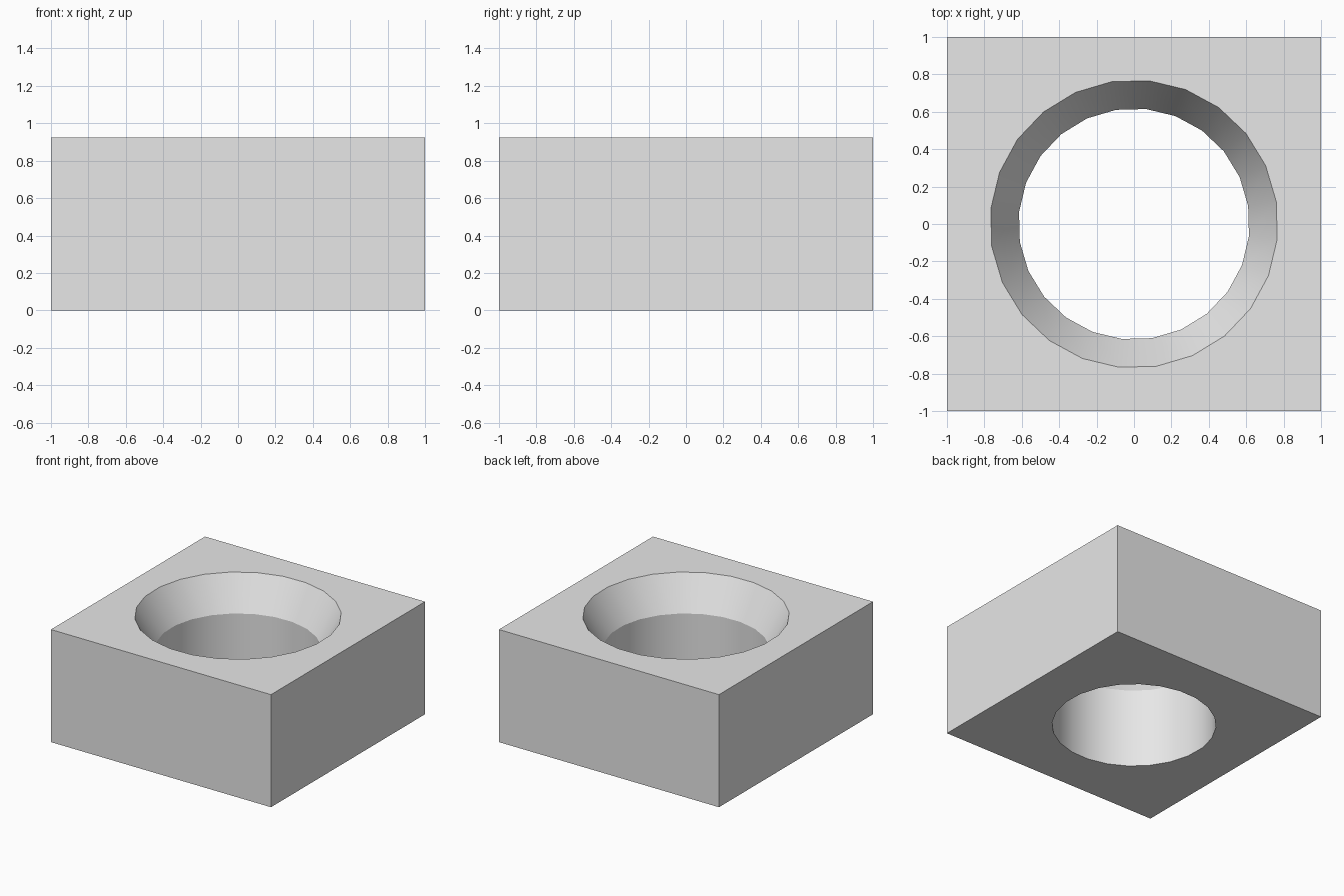
import bpy
import bmesh
from math import cos, sin, radians, tau

HEIGHT = 0.925
SEAT_Z = 0.655      # where the straight bore meets the flared mouth
BORE_R = 0.618
MOUTH_R = 0.77
SIDES = 24

cube = bpy.data.objects.get("Cube")
if cube:
    bpy.data.objects.remove(cube, do_unlink=True)

grey = bpy.data.materials.new("plain grey")
grey.use_nodes = True
grey.diffuse_color = (0.8, 0.8, 0.8, 1)
grey.node_tree.nodes["Principled BSDF"].inputs["Base Color"].default_value = (0.8, 0.8, 0.8, 1)

bm = bmesh.new()


def ring(points, z):
    """Closed loop of vertices and edges at one height."""
    verts = [bm.verts.new((x, y, z)) for x, y in points]
    edges = [bm.edges.new((a, b)) for a, b in zip(verts, verts[1:] + verts[:1])]
    return verts, edges


def wall(lower, upper, smooth):
    """Quads between two matching loops."""
    a, b = lower[0], upper[0]
    for i in range(len(a)):
        j = (i + 1) % len(a)
        bm.faces.new((a[i], a[j], b[j], b[i])).smooth = smooth


def circle(radius):
    angles = [radians(9) + tau * i / SIDES for i in range(SIDES)]
    return [(radius * cos(t), radius * sin(t)) for t in angles]


square = [(-1, -1), (1, -1), (1, 1), (-1, 1)]

# Outer block walls
base = ring(square, 0)
top = ring(square, HEIGHT)
wall(base, top, False)

# Round through hole: straight bore, then flared mouth
bore_bottom = ring(circle(BORE_R), 0)
bore_top = ring(circle(BORE_R), SEAT_Z)
mouth = ring(circle(MOUTH_R), HEIGHT)
wall(bore_bottom, bore_top, True)
wall(bore_top, mouth, True)

# Flat top and bottom around the hole
for outer, inner in ((base, bore_bottom), (top, mouth)):
    bmesh.ops.triangle_fill(bm, edges=outer[1] + inner[1], use_beauty=True)

# Crisp rims and seat edge
for loop in (base, top, bore_bottom, bore_top, mouth):
    for edge in loop[1]:
        edge.smooth = False

bmesh.ops.recalc_face_normals(bm, faces=bm.faces)
mesh = bpy.data.meshes.new("bored_block")
bm.to_mesh(mesh)
bm.free()
mesh.materials.append(grey)
block = bpy.data.objects.new("bored_block", mesh)
bpy.context.collection.objects.link(block)
